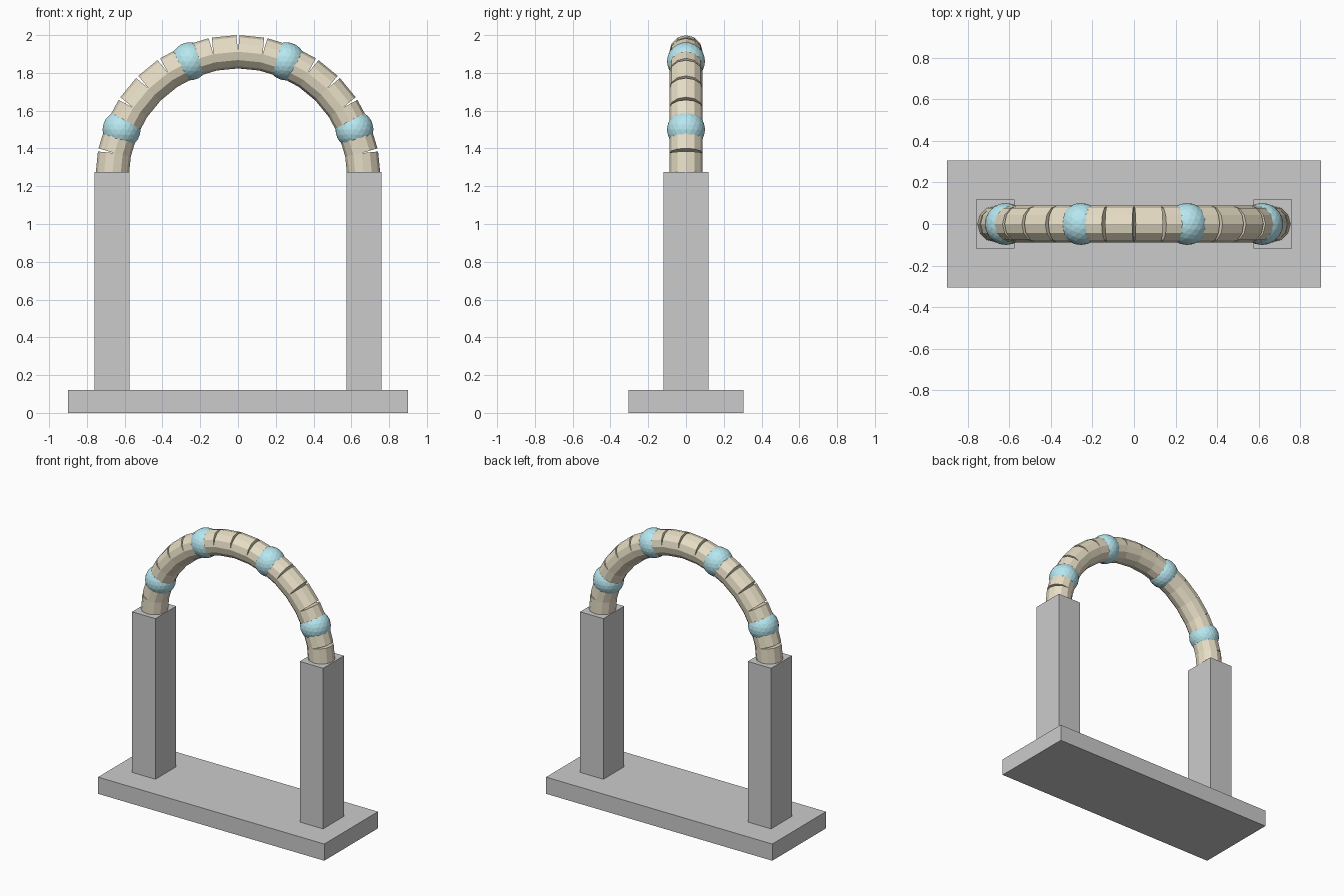
import bpy, math
from mathutils import Vector

if "Cube" in bpy.data.objects:
    bpy.data.objects.remove(bpy.data.objects["Cube"])

ARCH_R, ARCH_Z = 0.667, 1.245   # arch centreline radius and centre height
TUBE_R, BALL_R, STEPS = 0.088, 0.101, 16


def material(name, color):
    m = bpy.data.materials.new(name)
    m.diffuse_color = color
    m.use_nodes = True
    m.node_tree.nodes["Principled BSDF"].inputs["Base Color"].default_value = m.diffuse_color
    return m


def box(name, center, size):
    bpy.ops.mesh.primitive_cube_add(size=1, location=center)
    ob = bpy.context.object
    ob.name = name
    ob.scale = size
    bpy.ops.object.transform_apply(location=False, rotation=False)
    return ob


def arch_point(i):
    a = math.pi * i / STEPS
    return Vector((-ARCH_R * math.cos(a), 0, ARCH_Z + ARCH_R * math.sin(a)))


tan = material("tan", (0.80, 0.73, 0.56, 1))
blue = material("light_blue", (0.47, 0.80, 0.87, 1))

# base slab and two square posts
box("base", (0, 0, 0.06), (1.8, 0.61, 0.12))
for side, label in ((-1, "left"), (1, "right")):
    box(label + "_post", (side * 0.667, 0, 0.6975), (0.185, 0.236, 1.155))

# arch of straight tube pieces, opening in wedges on the outside
for i in range(STEPS):
    a, b = arch_point(i), arch_point(i + 1)
    d = b - a
    bpy.ops.mesh.primitive_cylinder_add(vertices=12, radius=TUBE_R, depth=d.length,
                                        location=(a + b) / 2)
    ob = bpy.context.object
    ob.name = f"arch_segment_{i + 1}"
    ob.rotation_euler = (0, math.atan2(d.x, d.z), 0)
    ob.data.materials.append(tan)

# balls spaced along the arch
for n, i in enumerate((2, 6, 10, 14)):
    bpy.ops.mesh.primitive_ico_sphere_add(subdivisions=3, radius=BALL_R, location=arch_point(i))
    ob = bpy.context.object
    ob.name = f"arch_ball_{n + 1}"
    ob.data.materials.append(blue)
